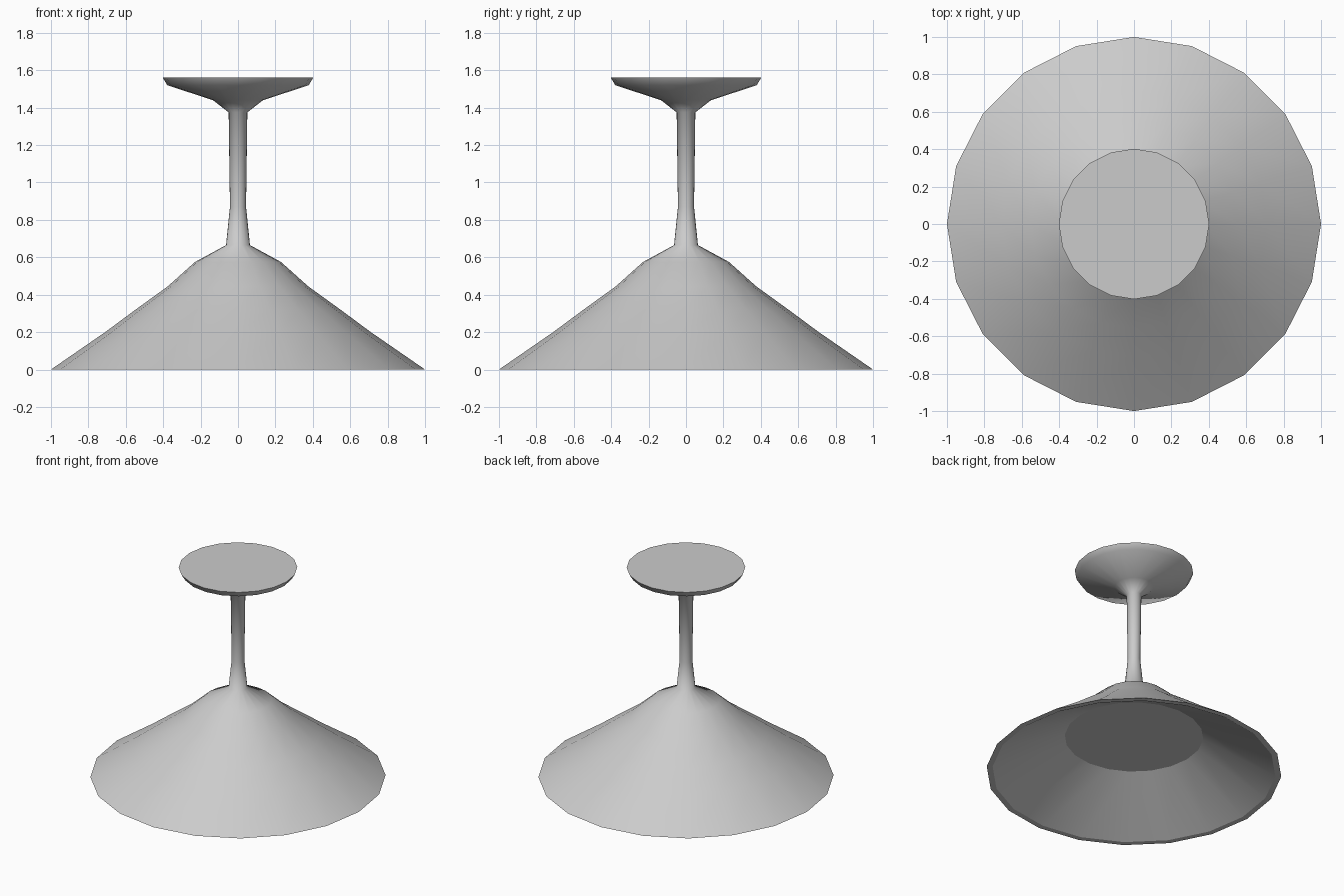
import bpy, bmesh, math

cube = bpy.data.objects.get("Cube")
if cube:
    bpy.data.objects.remove(cube, do_unlink=True)

SIDES = 20

grey = bpy.data.materials.new("plain_grey")
grey.use_nodes = True
colour = (0.6, 0.6, 0.6, 1)
grey.diffuse_color = colour
grey.node_tree.nodes["Principled BSDF"].inputs["Base Color"].default_value = colour


def lathe(name, profile, sharp, close_ends):
    """Spin (radius, z) points round z; rings listed in sharp keep hard edges."""
    bm = bmesh.new()
    rings = []
    for r, z in profile:
        angles = [math.tau * i / SIDES for i in range(SIDES)]
        rings.append([bm.verts.new((r * math.cos(a), r * math.sin(a), z)) for a in angles])
    for low, high in zip(rings, rings[1:]):
        for i in range(SIDES):
            j = (i + 1) % SIDES
            bm.faces.new((low[i], low[j], high[j], high[i]))
    if close_ends:
        bm.faces.new(rings[0])
        bm.faces.new(rings[-1])
    bmesh.ops.recalc_face_normals(bm, faces=bm.faces)
    for face in bm.faces:
        face.smooth = True
    for k in sharp:
        for i in range(SIDES):
            bm.edges.get((rings[k][i], rings[k][(i + 1) % SIDES])).smooth = False
    mesh = bpy.data.meshes.new(name)
    bm.to_mesh(mesh)
    bm.free()
    mesh.materials.append(grey)
    obj = bpy.data.objects.new(name, mesh)
    bpy.context.collection.objects.link(obj)
    return obj


# One turned body: hollow underside, flared base, slim stem, shallow flat-topped dish
underside = [(0.47, 0.27), (0.96, 0)]
flared_base = [(1, 0), (0.71, 0.2), (0.555, 0.315), (0.375, 0.445), (0.23, 0.575)]
stem = [(0.064, 0.665), (0.043, 0.87), (0.05, 1.375)]
dish = [(0.134, 1.44), (0.378, 1.52), (0.402, 1.56)]
profile = underside + flared_base + stem + dish
lathe("pedestal_body", profile, (0, 1, 2, len(profile) - 1), True)
